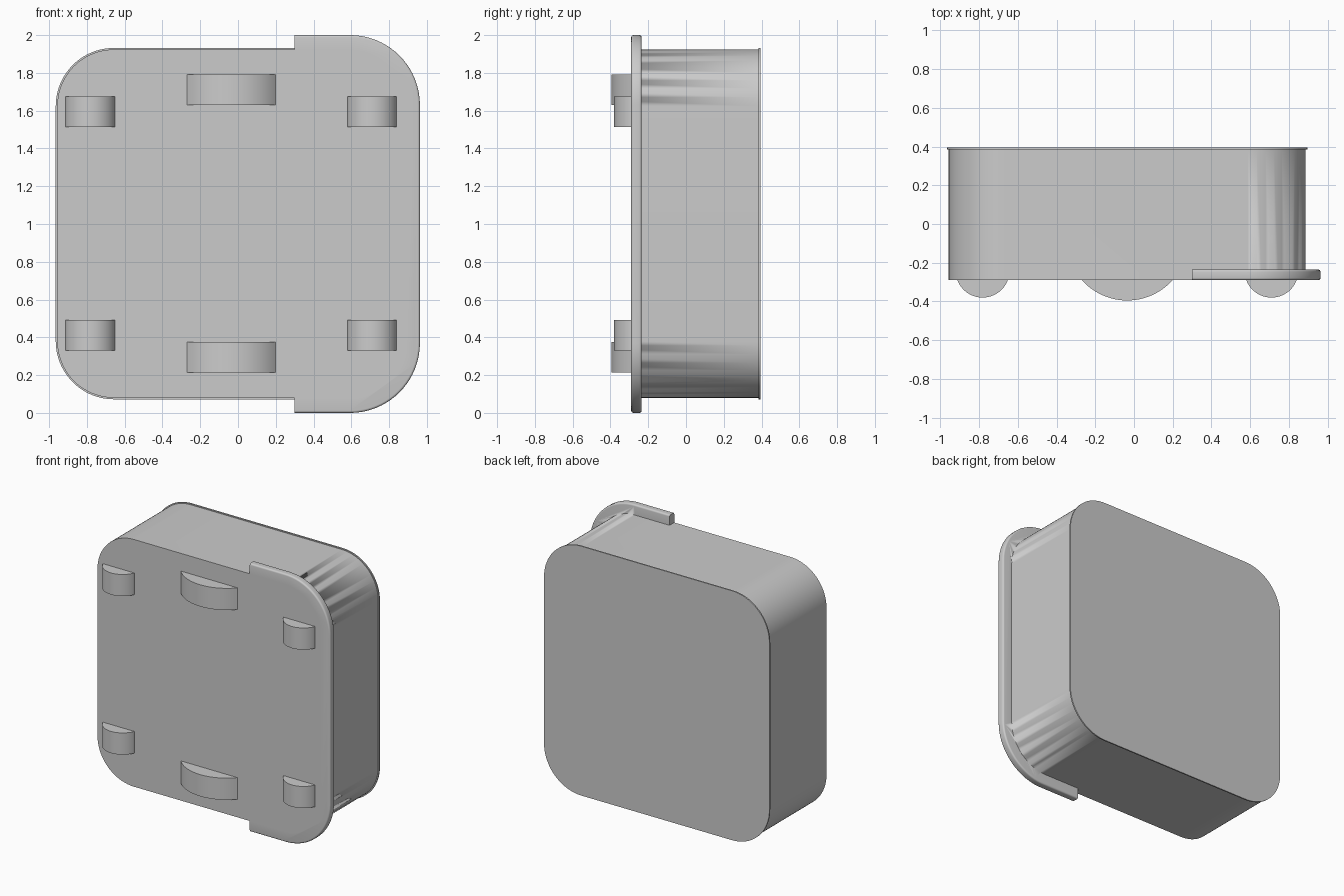
import bpy, bmesh, math

if "Cube" in bpy.data.objects:
    bpy.data.objects.remove(bpy.data.objects["Cube"], do_unlink=True)

grey = bpy.data.materials.new("plain grey")
grey.use_nodes = True
COLOR = (0.6, 0.6, 0.6, 1)
grey.diffuse_color = COLOR
grey.node_tree.nodes["Principled BSDF"].inputs["Base Color"].default_value = COLOR


def arc(cx, cz, r, start, end, steps=20):
    """Points along an arc, angles in degrees."""
    angles = [math.radians(start + (end - start) * i / steps) for i in range(steps + 1)]
    return [(cx + r * math.cos(a), cz + r * math.sin(a)) for a in angles]


def rounded_box(x0, x1, z0, z1, r):
    return (arc(x1 - r, z1 - r, r, 0, 90) + arc(x0 + r, z1 - r, r, 90, 180)
            + arc(x0 + r, z0 + r, r, 180, 270) + arc(x1 - r, z0 + r, r, 270, 360))


def extrude(name, outline, low, high, axis="y", bevel_test=None, bevel=0.0):
    """Extrude an outline along y (outline in x, z) or z (outline in x, y)."""
    bm = bmesh.new()
    place = (lambda a, b, d: (a, d, b)) if axis == "y" else (lambda a, b, d: (a, b, d))
    rings = [[bm.verts.new(place(a, b, d)) for a, b in outline] for d in (low, high)]
    bm.faces.new(rings[0])
    bm.faces.new(rings[1])
    n = len(outline)
    for i in range(n):
        j = (i + 1) % n
        bm.faces.new((rings[0][i], rings[0][j], rings[1][j], rings[1][i]))
    bmesh.ops.recalc_face_normals(bm, faces=bm.faces)
    if bevel_test:
        edges = [e for e in bm.edges if bevel_test(e)]
        bmesh.ops.bevel(bm, geom=edges, offset=bevel, segments=4, profile=0.5, affect="EDGES")
    mesh = bpy.data.meshes.new(name)
    bm.to_mesh(mesh)
    bm.free()
    mesh.materials.append(grey)
    obj = bpy.data.objects.new(name, mesh)
    bpy.context.collection.objects.link(obj)
    bpy.ops.object.select_all(action="DESELECT")
    obj.select_set(True)
    bpy.context.view_layer.objects.active = obj
    bpy.ops.object.shade_smooth_by_angle(angle=math.radians(30))
    return obj


FRONT, BACK = -0.29, 0.395

# Main case and the thin lip around its back
case = extrude("case", rounded_box(-0.957, 0.887, 0.08, 1.924, 0.3), FRONT, BACK - 0.01)
extrude("back_lip", rounded_box(-0.965, 0.895, 0.072, 1.932, 0.308), BACK - 0.01, BACK)

# Wider front flange on the left side, rounded along its outer rim
CUT, R = 0.3, 0.37
flange_outline = ([(CUT, 0)] + arc(0.963 - R, R, R, 270, 360)
                  + arc(0.963 - R, 2 - R, R, 0, 90) + [(CUT, 2)])


def outer_rim(edge):
    a, b = (v.co for v in edge.verts)
    return abs(a.y - b.y) < 1e-5 and max(a.x, b.x) > CUT + 0.01


flange = extrude("front_flange", flange_outline, FRONT, -0.235,
                 bevel_test=outer_rim, bevel=0.012)

# Fuse the flange to the case so the front is one flush face
fuse = case.modifiers.new("fuse_flange", "BOOLEAN")
fuse.operation = "UNION"
fuse.solver = "EXACT"
fuse.object = flange
flange.hide_render = True
bpy.context.view_layer.objects.active = case
bpy.ops.object.modifier_apply(modifier=fuse.name)
bpy.data.objects.remove(flange, do_unlink=True)


# Curved pads on the front: circle segments standing out from the face
def pad(name, x, half, depth, z, height=0.162):
    r = (half ** 2 + depth ** 2) / (2 * depth)
    sweep = math.degrees(math.asin(half / r))
    curve = arc(x, FRONT - depth + r, r, 270 - sweep, 270 + sweep, 24)
    outline = [(x - half, FRONT + 0.01)] + curve + [(x + half, FRONT + 0.01)]
    extrude(name, outline, z - height / 2, z + height / 2, "z")


MID = 1.003
for level, side in (("upper", 1), ("lower", -1)):
    pad(level + "_middle_pad", -0.035, 0.234, 0.105, MID + side * 0.708)
    for hand, x in (("right", -0.782), ("left", 0.71)):
        pad(f"{level}_{hand}_pad", x, 0.13, 0.09, MID + side * 0.591)
